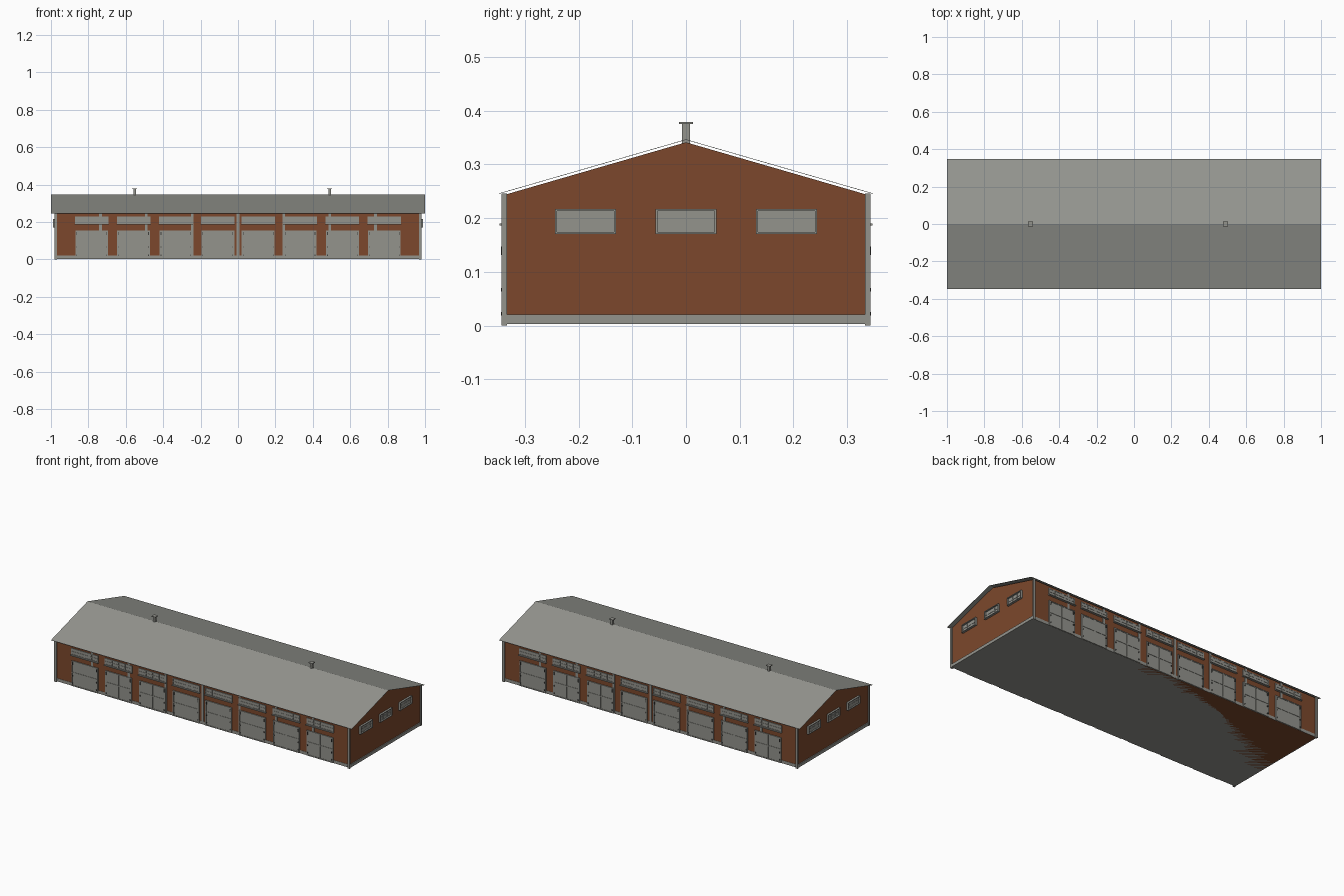
import bpy, bmesh
from mathutils import Matrix

if "Cube" in bpy.data.objects:
    bpy.data.objects.remove(bpy.data.objects["Cube"])


def material(name, rgb):
    m = bpy.data.materials.new(name)
    m.diffuse_color = (*rgb, 1)
    m.use_nodes = True
    m.node_tree.nodes["Principled BSDF"].inputs["Base Color"].default_value = m.diffuse_color
    return m


BRICK = material("brick brown", (0.2, 0.064, 0.025))
GREY = material("trim grey", (0.292, 0.292, 0.265))
ROOF = material("roof grey", (0.3, 0.304, 0.278))
DARK = material("hinge dark grey", (0.05, 0.05, 0.047))


def finish(name, bm, mat):
    bmesh.ops.recalc_face_normals(bm, faces=bm.faces)
    me = bpy.data.meshes.new(name)
    bm.to_mesh(me)
    bm.free()
    me.materials.append(mat)
    ob = bpy.data.objects.new(name, me)
    bpy.context.collection.objects.link(ob)
    return ob


def boxes(name, items, mat, sides=1):
    """Boxes given as x, y, z ranges; optional half-turn copy on the opposite side."""
    bm = bmesh.new()
    for x0, x1, y0, y1, z0, z1 in items:
        m = Matrix.Translation(((x0 + x1) / 2, (y0 + y1) / 2, (z0 + z1) / 2))
        m = m @ Matrix.Diagonal((x1 - x0, y1 - y0, z1 - z0, 1))
        bmesh.ops.create_cube(bm, size=1, matrix=m)
    if sides == 2:
        copy = bmesh.ops.duplicate(bm, geom=bm.verts[:] + bm.edges[:] + bm.faces[:])
        vs = [g for g in copy["geom"] if isinstance(g, bmesh.types.BMVert)]
        bmesh.ops.rotate(bm, verts=vs, matrix=Matrix.Rotation(3.14159265, 3, 'Z'))
    return finish(name, bm, mat)


def prism(name, profile, x0, x1, mat):
    """Extrude a y-z outline along x."""
    bm = bmesh.new()
    f = bm.faces.new([bm.verts.new((x0, y, z)) for y, z in profile])
    ext = bmesh.ops.extrude_face_region(bm, geom=[f])["geom"]
    bmesh.ops.translate(bm, vec=(x1 - x0, 0, 0),
                        verts=[g for g in ext if isinstance(g, bmesh.types.BMVert)])
    # Close the starting end if the extrusion removed it
    open_edges = [e for e in bm.edges if e.is_boundary]
    if open_edges:
        bmesh.ops.holes_fill(bm, edges=open_edges)
    return finish(name, bm, mat)


# Brick body with gable ends
WX, WY = 0.976, 0.335
prism("brick_walls", [(-WY, 0.003), (WY, 0.003), (WY, 0.244), (0, 0.341), (-WY, 0.244)],
      -WX, WX, BRICK)

# Thin roof sheets, standing slightly clear of the gables
prism("roof", [(-0.348, 0.246), (0, 0.3465), (0.348, 0.246),
               (0.348, 0.245), (0, 0.3455), (-0.348, 0.245)], -1, 1, ROOF)

# Plinth block under the whole building, flush with the underside of the walls
boxes("plinth", [(-0.981, 0.981, -0.3365, 0.3365, 0.003, 0.021)], GREY)

# Corner posts, and shallow wall posts that pass behind the doors and windows
corners = [(s * 0.975 - 0.007, s * 0.975 + 0.007, -0.343, -0.333, 0, 0.246) for s in (-1, 1)]
boxes("corner_posts", corners, GREY, 2)
boxes("wall_posts", [(i * 0.245 - 0.007, i * 0.245 + 0.007, -0.3372, -0.333, 0.004, 0.245)
                     for i in range(-3, 4)], GREY, 2)

# Double doors with raised frames, long windows above, and hinges
panels, frames, glass, bars, sills, hinges = [], [], [], [], [], []
for c in (-0.782, -0.558, -0.332, -0.108, 0.108, 0.332, 0.558, 0.782):
    a, b = c - 0.088, c + 0.088
    panels.append((a, b, -0.3385, -0.334, 0.004, 0.155))
    for x in (a, c - 0.003, b - 0.006):
        frames.append((x, x + 0.006, -0.341, -0.336, 0.004, 0.155))
    for z in (0.004, 0.082, 0.149):
        frames.append((a, b, -0.3405, -0.336, z, z + 0.006))
    for x in (a + 0.006, b - 0.010):
        for z, h in ((0.019, 0.006), (0.063, 0.007), (0.131, 0.016)):
            hinges.append((x, x + 0.004, -0.344, -0.338, z, z + h))
    a, b = c - 0.09, c + 0.09
    glass.append((a, b, -0.338, -0.334, 0.19, 0.229))
    for i in range(5):
        x = a + i * (b - a - 0.005) / 4
        bars.append((x, x + 0.005, -0.34, -0.336, 0.19, 0.229))
    for z in (0.19, 0.2075, 0.225):
        bars.append((a, b, -0.3395, -0.336, z, z + 0.004))
    sills.append((a - 0.002, b + 0.002, -0.347, -0.334, 0.186, 0.19))
boxes("door_panels", panels, GREY, 2)
boxes("door_frames", frames, GREY, 2)
boxes("door_hinges", hinges, DARK, 2)
boxes("long_window_panes", glass, GREY, 2)
boxes("long_window_bars", bars, GREY, 2)
boxes("long_window_sills", sills, GREY, 2)

# Three windows in each gable: pane, glazing bars and a deeper surround
glass, bars, surround = [], [], []
for c in (-0.187, 0, 0.187):
    a, b = c - 0.057, c + 0.057
    glass.append((0.975, 0.979, a, b, 0.17, 0.217))
    for i in (1, 2):
        y = a + i * (b - a) / 3 - 0.0015
        bars.append((0.978, 0.981, y, y + 0.003, 0.17, 0.217))
    bars.append((0.978, 0.9807, a, b, 0.192, 0.195))
    surround += [(0.975, 0.988, y, y + 0.004, 0.17, 0.217) for y in (a, b - 0.004)]
    surround += [(0.975, 0.988, a + 0.004, b - 0.004, z, z + 0.004) for z in (0.17, 0.213)]
boxes("gable_window_panes", glass, GREY, 2)
boxes("gable_window_bars", bars, GREY, 2)
boxes("gable_window_surrounds", surround, GREY, 2)

# Roof vents with flat caps
vents = []
for x in (-0.553, 0.49):
    vents.append((x - 0.007, x + 0.007, -0.007, 0.007, 0.338, 0.375))
    vents.append((x - 0.013, x + 0.013, -0.013, 0.013, 0.375, 0.379))
boxes("roof_vents", vents, GREY)
